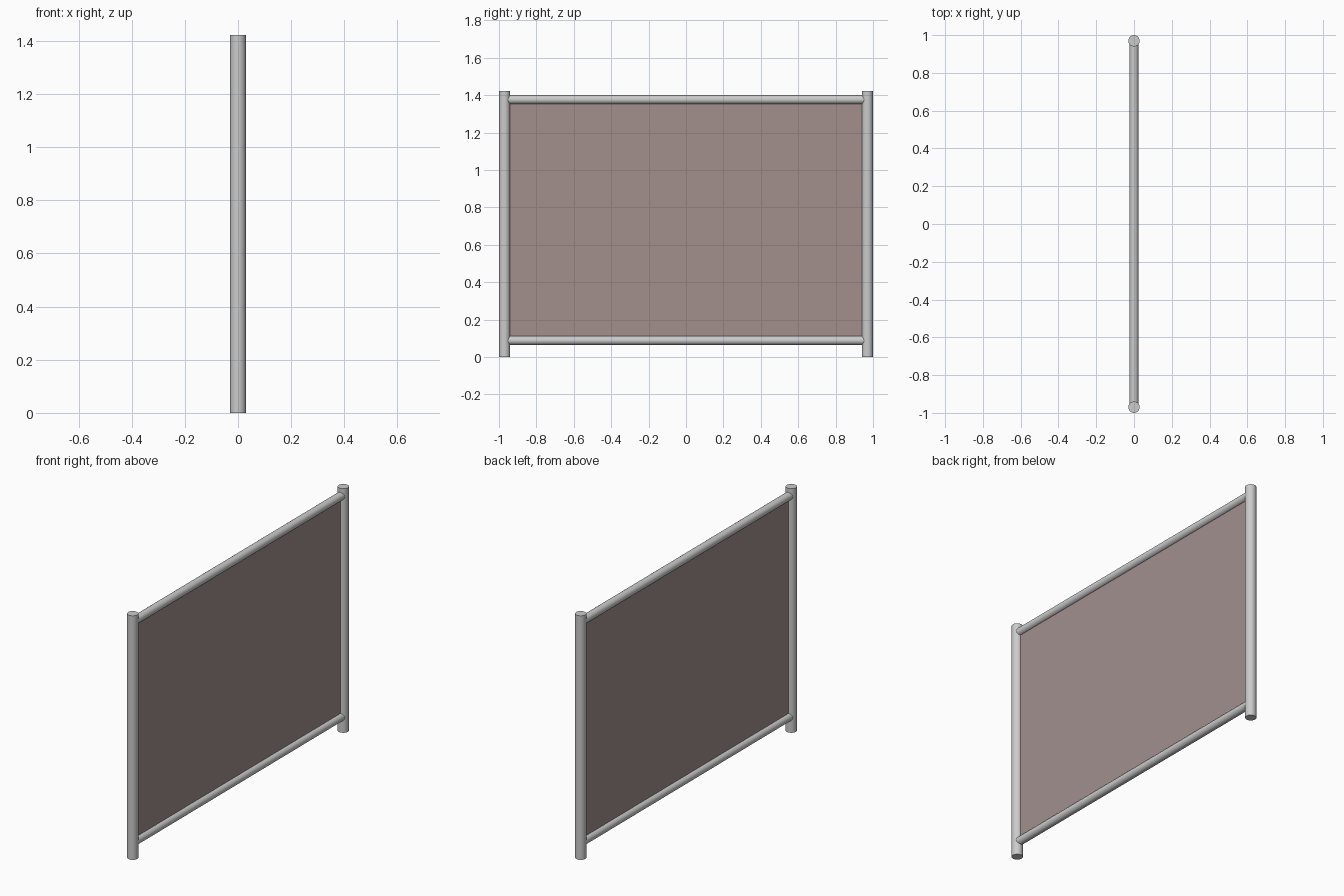
import bpy
import math

if "Cube" in bpy.data.objects:
    bpy.data.objects.remove(bpy.data.objects["Cube"])

POST_R, POST_H, POST_Y = 0.03, 1.423, 0.97
RAIL_R, RAIL_LOW, RAIL_HIGH = 0.0235, 0.088, 1.376


def tube(name, radius, length, location, rotation=(0, 0, 0)):
    bpy.ops.mesh.primitive_cylinder_add(vertices=24, radius=radius, depth=length,
                                        location=location, rotation=rotation)
    obj = bpy.context.object
    obj.name = name
    bpy.ops.object.shade_smooth_by_angle(angle=math.radians(40))
    return obj


# Upright posts at both ends
for side, label in ((-1, "front"), (1, "back")):
    tube(f"{label}_post", POST_R, POST_H, (0, side * POST_Y, POST_H / 2))

# Horizontal rails, ends buried in the posts
for z, label in ((RAIL_LOW, "bottom"), (RAIL_HIGH, "top")):
    tube(f"{label}_rail", RAIL_R, 2 * (POST_Y - 0.015), (0, 0, z), (math.pi / 2, 0, 0))

# Thin infill panel between the rails
bpy.ops.mesh.primitive_cube_add(size=1, location=(0, 0, (RAIL_LOW + RAIL_HIGH) / 2))
panel = bpy.context.object
panel.name = "infill_panel"
panel.scale = (0.006, 2 * (POST_Y - 0.02), RAIL_HIGH - RAIL_LOW - 0.02)
bpy.ops.object.transform_apply(location=False, rotation=False, scale=True)
mat = bpy.data.materials.new("panel_brown")
mat.diffuse_color = (0.36, 0.28, 0.27, 1)
mat.use_nodes = True
mat.node_tree.nodes["Principled BSDF"].inputs["Base Color"].default_value = mat.diffuse_color
panel.data.materials.append(mat)
